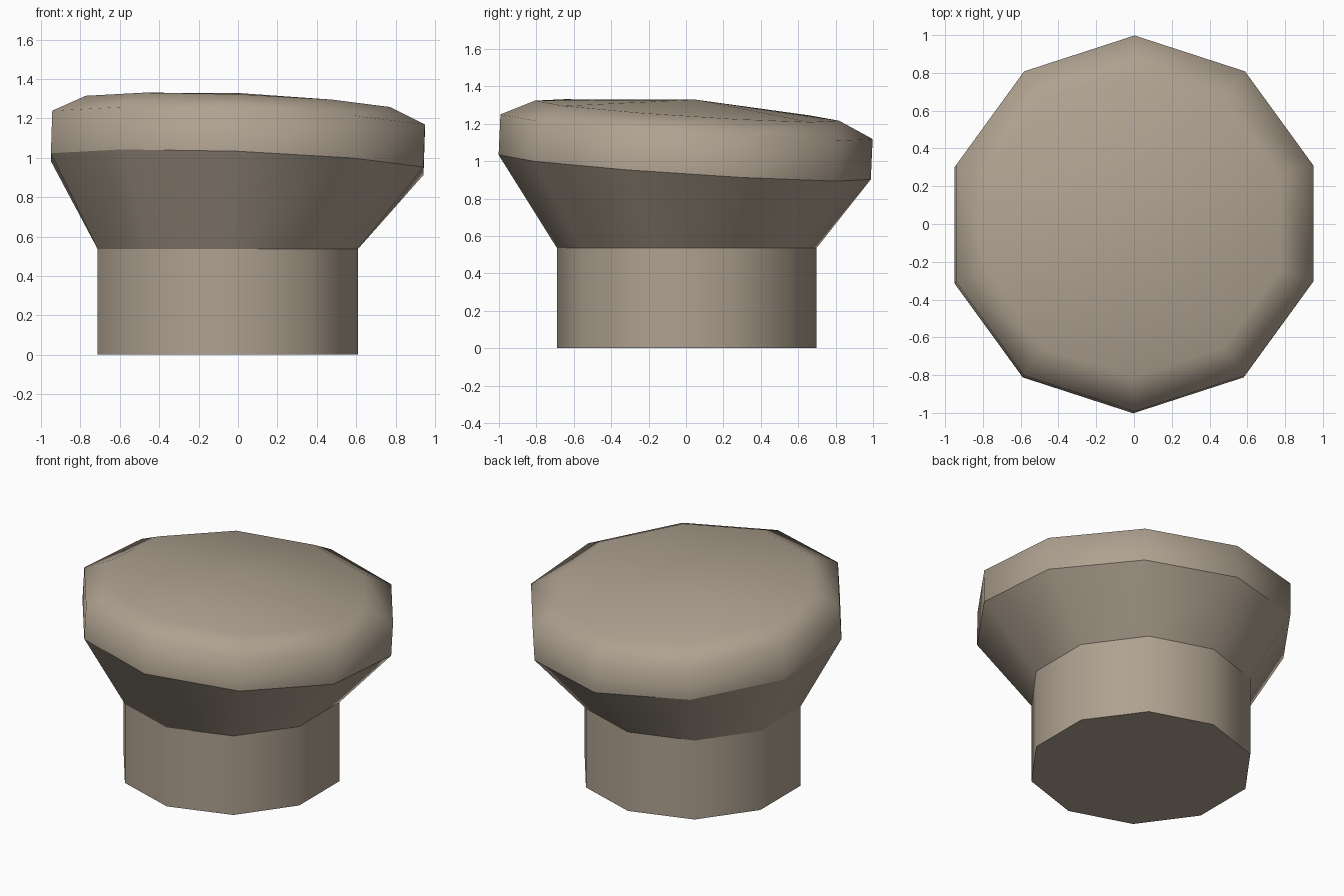
import bpy, bmesh, math

if "Cube" in bpy.data.objects:
    bpy.data.objects.remove(bpy.data.objects["Cube"])

SIDES = 10
SLOPE_X, SLOPE_Y = -0.037, -0.066   # tilt of the cap


def ring(bm, r, cx, cy, cz, tilt):
    """Ten-sided ring of vertices, sheared by the cap tilt."""
    out = []
    for i in range(SIDES):
        a = math.radians(90 + 36 * i)
        x, y = r * math.cos(a), r * math.sin(a)
        z = cz + tilt * (SLOPE_X * x + SLOPE_Y * y)
        out.append(bm.verts.new((cx + x, cy + y, z)))
    return out


bm = bmesh.new()
# foot, stem top, cap underside rim, cap upper rim, bevelled shoulder
rings = [
    ring(bm, 0.695, -0.052, 0.004, 0.0, 0),
    ring(bm, 0.695, -0.052, 0.004, 0.537, 0),
    ring(bm, 0.995, -0.004, -0.007, 0.968, 1),
    ring(bm, 0.995, 0.003, 0.003, 1.184, 1),
    ring(bm, 0.813, 0.0, 0.005, 1.270, 1),
]
for lo, hi in zip(rings, rings[1:]):
    for i in range(SIDES):
        j = (i + 1) % SIDES
        bm.faces.new((lo[i], lo[j], hi[j], hi[i]))

# flat base and shallow domed top
bm.faces.new(list(reversed(rings[0])))
apex = bm.verts.new((0.005, 0.05, 1.329))
top = rings[-1]
for i in range(SIDES):
    bm.faces.new((top[i], top[(i + 1) % SIDES], apex))

# smooth around the sides, crisp at the foot, neck and cap underside
for f in bm.faces:
    f.smooth = True
for rg in rings[:3]:
    for i in range(SIDES):
        bm.edges.get((rg[i], rg[(i + 1) % SIDES])).smooth = False
bmesh.ops.recalc_face_normals(bm, faces=bm.faces[:])

mesh = bpy.data.meshes.new("mushroom_stone")
bm.to_mesh(mesh)
bm.free()
mat = bpy.data.materials.new("warm grey stone")
mat.diffuse_color = (0.43, 0.36, 0.28, 1)
mat.use_nodes = True
mat.node_tree.nodes["Principled BSDF"].inputs["Base Color"].default_value = mat.diffuse_color
mesh.materials.append(mat)
obj = bpy.data.objects.new("mushroom_stone", mesh)
bpy.context.collection.objects.link(obj)
